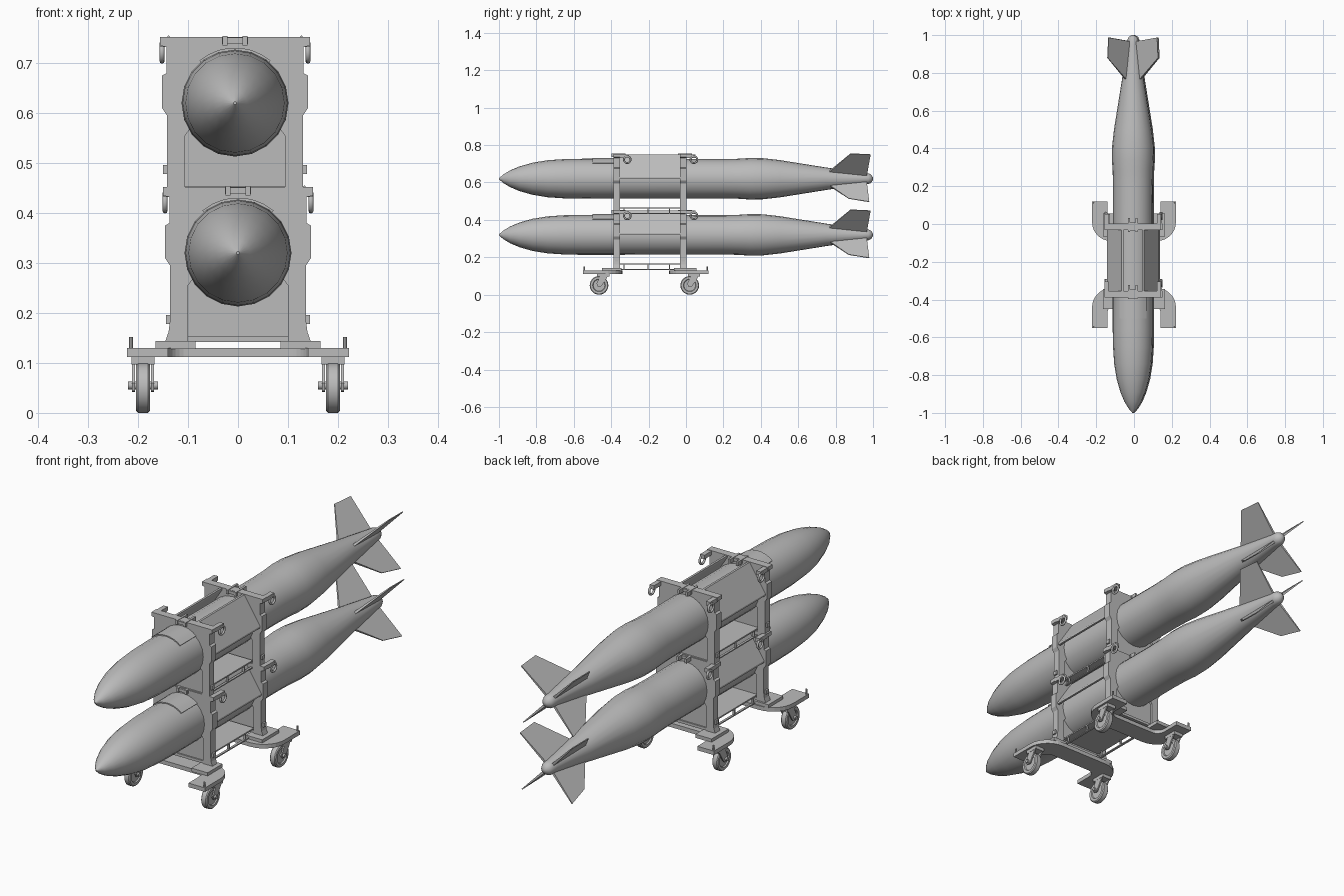
import bpy, bmesh, math
from math import pi, cos, sin

cube = bpy.data.objects.get("Cube")
if cube:
    bpy.data.objects.remove(cube)

grey = bpy.data.materials.new("plain grey")
grey.use_nodes = True
GREY = (0.5, 0.5, 0.5, 1)
grey.diffuse_color = GREY
grey.node_tree.nodes["Principled BSDF"].inputs["Base Color"].default_value = GREY

SIDES = (-1, 1)
MID_Y = -0.215          # centre of the rack along its length


def finish(name, bm, smooth=False):
    bmesh.ops.recalc_face_normals(bm, faces=bm.faces)
    mesh = bpy.data.meshes.new(name)
    bm.to_mesh(mesh)
    bm.free()
    mesh.materials.append(grey)
    ob = bpy.data.objects.new(name, mesh)
    bpy.context.collection.objects.link(ob)
    if smooth:
        bpy.ops.object.select_all(action='DESELECT')
        ob.select_set(True)
        bpy.context.view_layer.objects.active = ob
        bpy.ops.object.shade_smooth_by_angle(angle=math.radians(35))
    return ob


def prism(name, pts, axis, lo, hi, smooth=False):
    """Extrude a flat outline along one axis."""
    place = {'x': lambda a, b, t: (t, a, b),
             'y': lambda a, b, t: (a, t, b),
             'z': lambda a, b, t: (a, b, t)}[axis]
    bm = bmesh.new()
    ends = [[bm.verts.new(place(a, b, t)) for a, b in pts] for t in (lo, hi)]
    for ring in ends:
        bm.faces.new(ring)
    n = len(pts)
    for i in range(n):
        j = (i + 1) % n
        bm.faces.new((ends[0][i], ends[0][j], ends[1][j], ends[1][i]))
    return finish(name, bm, smooth)


def box(name, x, y, z):
    return prism(name, [(x[0], y[0]), (x[1], y[0]), (x[1], y[1]), (x[0], y[1])], 'z', *z)


def lathe(name, profile, axis, centre, n):
    """Spin (position, radius) pairs around the x, y or z axis."""
    cx, cy, cz = centre
    bm = bmesh.new()
    rings = []
    for t, r in profile:
        ring = []
        for k in range(n):
            a = 2 * pi * k / n
            u, v = r * cos(a), r * sin(a)
            p = {'x': (t, u, v), 'y': (u, t, v), 'z': (u, v, t)}[axis]
            ring.append(bm.verts.new((p[0] + cx, p[1] + cy, p[2] + cz)))
        rings.append(ring)
    for a, b in zip(rings, rings[1:]):
        for k in range(n):
            m = (k + 1) % n
            bm.faces.new((a[k], a[m], b[m], b[k]))
    bm.faces.new(rings[0])
    bm.faces.new(rings[-1])
    return finish(name, bm, True)


def rod(name, axis, centre, r, half, n=12):
    return lathe(name, [(-half, r), (half, r)], axis, centre, n)


def arc(cx, cy, r, a0, a1, n=7):
    angles = [math.radians(a0 + (a1 - a0) * i / n) for i in range(n + 1)]
    return [(cx + r * cos(a), cy + r * sin(a)) for a in angles]


def mirrored(half):
    """Close a half outline by reflecting it across x = 0."""
    return half + [(-x, y) for x, y in reversed(half)]


BODY = [(-1, .003), (-.975, .024), (-.94, .045), (-.89, .066), (-.82, .086),
        (-.74, .099), (-.65, .105), (-.55, .107), (.2, .105), (.28, .107),
        (.34, .111), (.41, .110), (.5, .1), (.75, .06), (.95, .031),
        (.975, .029), (.99, .022), (1, .006)]


def fin(dx, zc, sx, sz):
    tips = [(.19, .88), (.183, .987)] if sz > 0 else [(.15, .87), (.175, .98)]
    shape = [(.03, .745), *tips, (.012, .965)]
    bm = bmesh.new()
    c = math.sqrt(.5)
    layers = []
    for side in SIDES:
        layer = []
        for r, y in shape:
            t = side * (.006 if r < .1 else .002)
            layer.append(bm.verts.new((dx + sx * c * (r + t), y, zc + sz * c * (r - t))))
        bm.faces.new(layer)
        layers.append(layer)
    for i in range(4):
        j = (i + 1) % 4
        bm.faces.new((layers[0][i], layers[0][j], layers[1][j], layers[1][i]))
    finish("tail_fin", bm)


def finned_body(dx, zc):
    lathe("finned_body", BODY, 'y', (dx, 0, zc), 20)
    for sx in SIDES:
        for sz in SIDES:
            fin(dx, zc, sx, sz)
    # raised curved pad on top, ahead of the front frame
    pad = arc(dx, zc, .111, 50, 130) + arc(dx, zc, .1, 130, 50)
    prism("top_pad", pad, 'y', -.5, -.37, True)


def frame(dx, zb, y0, flared):
    """Upright frame: arch, thinner lower web, sill, clips and ring."""
    y1 = y0 + .034
    foot = [(.146, -.008), (.139, .012), (.136, .035)] if flared else [(.136, 0)]
    outer = foot + [(.136, .145), (.146, .16), (.146, .225), (.137, .23),
                    (.137, .282), (.15, .285), (.15, .302)]
    inner = [(.1, foot[0][1]), (.1, .105), (.085, .125)]
    arch = mirrored(list(reversed(inner)) + outer)
    prism("frame_arch", [(dx + x, zb + z) for x, z in arch], 'y', y0, y1)
    box("frame_web", (dx - .1, dx + .1), (y0 + .01, y1 - .01), (zb - .008, zb + .13))
    box("frame_sill", (dx - .1, dx + .1), (y0 + .004, y1 - .004), (zb - .008, zb + .004))
    box("centre_clip", (dx - .026, dx + .026), (y0 - .006, y1 + .006), (zb + .288, zb + .301))
    for sx in SIDES:
        box("top_lug", sorted((dx + sx * .015, dx + sx * .025)),
            (y0 - .01, y1 + .03), (zb + .285, zb + .304))
        box("ring_bracket", sorted((dx + sx * .128, dx + sx * .149)),
            (y1 - .005, y1 + .05), (zb + .282, zb + .3))
        box("side_latch", sorted((dx + sx * .13, dx + sx * .144)),
            (y0 + .008, y1 - .008), (zb + .028, zb + .046))
        bpy.ops.mesh.primitive_torus_add(
            major_segments=20, minor_segments=8, major_radius=.018, minor_radius=.005,
            location=(dx + sx * .146, y1 + .04, zb + .272), rotation=(0, pi / 2, 0))
        ring = bpy.context.object
        ring.name = "tie_ring"
        ring.data.materials.append(grey)
        bpy.ops.object.shade_smooth_by_angle(angle=math.radians(60))


def rack(dx, zb, flared):
    frame(dx, zb, -.388, flared)
    frame(dx, zb, -.032, flared)
    # sloping side covers between the frames
    cover = [(.05, .3), (.06, .3), (.138, .18), (.138, .172), (.128, .172), (.05, .292)]
    for sx in SIDES:
        prism("side_cover", [(dx + sx * x, zb + z) for x, z in cover], 'y', -.36, -.03)
        # thin floor rails and their posts
        x = sorted((dx + sx * .09, dx + sx * .1))
        box("floor_rail", x, (-.36, -.03), (zb - .018, zb - .013))
        for y in (-.335, -.205, -.09):
            box("rail_post", x, (y, y + .005), (zb - .018, zb + .015))
    box("floor_plate", (dx - .1, dx + .1), (-.36, -.03), (zb + .011, zb + .017))


def caster(x, y):
    """Swivel wheel trailing towards the front."""
    hub = [(-.009, .012), (-.009, .031), (-.014, .034), (-.014, .046), (-.01, .05)]
    profile = hub + [(-t, r) for t, r in reversed(hub)]
    lathe("wheel", profile, 'x', (x, y, .05), 24)
    rod("axle", 'x', (x, y, .055), .008, .03)
    box("caster_plate", (x - .023, x + .023), (y - .01, y + .055), (.097, .113))
    cheek = [(y + .048, .1), (y + .005, .1), (y - .013, .06), (y - .008, .044),
             (y + .008, .042), (y + .018, .052)]
    for side in SIDES:
        lo, hi = sorted((x + side * .016, x + side * .022))
        prism("caster_fork", cheek, 'x', lo, hi)


# stacked bodies and racks
for dx, zb, flared in ((0, .15, True), (-.006, .45, False)):
    rack(dx, zb, flared)
    finned_body(dx, zb + .17)

# curved base beams with outrigger arms
half = ([(.1, 0)] + arc(.1, .04, .04, -90, 0) + [(.14, .12), (.222, .12)]
        + arc(.122, .01, .1, 0, -90))
beam = mirrored(half)
for end in SIDES:
    outline = [(x, y if end > 0 else 2 * MID_Y - y) for x, y in beam]
    prism("base_beam", outline, 'z', .112, .13)
    for sx in SIDES:
        foot_y = (-.065, .055) if end > 0 else (-.45, -.345)
        box("foot_plate", sorted((sx * .085, sx * .165)), foot_y, (.128, .144))
        pin_y = MID_Y + end * .328
        rod("locking_pin", 'z', (sx * .214, pin_y, .138), .004, .014, 8)
        caster(sx * .19, .02 if end > 0 else -.465)
